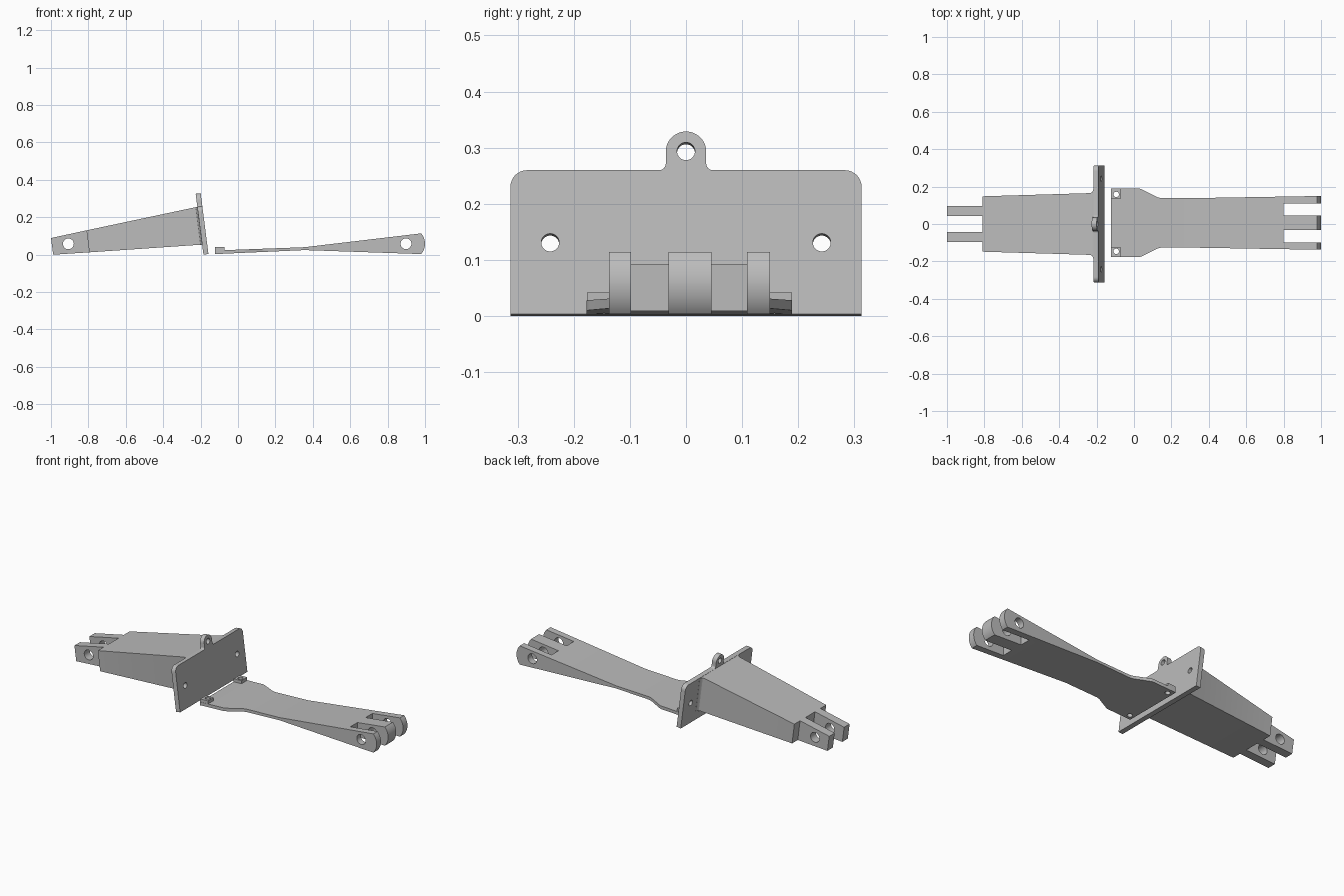
import bpy, bmesh, math
from mathutils import Vector

if "Cube" in bpy.data.objects:
    bpy.data.objects.remove(bpy.data.objects["Cube"])

grey = bpy.data.materials.new("plain_grey")
grey.diffuse_color = (0.5, 0.5, 0.5, 1)
grey.use_nodes = True
grey.node_tree.nodes["Principled BSDF"].inputs["Base Color"].default_value = grey.diffuse_color


def finish(name, bm):
    bmesh.ops.recalc_face_normals(bm, faces=bm.faces)
    me = bpy.data.meshes.new(name)
    bm.to_mesh(me)
    bm.free()
    ob = bpy.data.objects.new(name, me)
    bpy.context.collection.objects.link(ob)
    me.materials.append(grey)
    return ob


def loft(name, stations):
    """Each station: bottom x, z, top x, z, then y from and y to."""
    bm = bmesh.new()
    rings = []
    for xb, zb, xt, zt, y0, y1 in stations:
        pts = [(xb, y0, zb), (xb, y1, zb), (xt, y1, zt), (xt, y0, zt)]
        rings.append([bm.verts.new(p) for p in pts])
    for a, b in zip(rings, rings[1:]):
        for i in range(4):
            j = (i + 1) % 4
            bm.faces.new((a[i], a[j], b[j], b[i]))
    bm.faces.new(rings[0])
    bm.faces.new(rings[-1])
    return finish(name, bm)


def rod(centre, direction, radius, depth):
    bpy.ops.mesh.primitive_cylinder_add(vertices=32, radius=radius, depth=depth, location=centre)
    ob = bpy.context.object
    ob.rotation_euler = Vector(direction).to_track_quat('Z', 'Y').to_euler()
    return ob


def combine(ob, tool, operation='DIFFERENCE'):
    """Apply a boolean and remove the tool."""
    tool.hide_render = True
    mod = ob.modifiers.new("bool", 'BOOLEAN')
    mod.operation, mod.object, mod.solver = operation, tool, 'EXACT'
    bpy.context.view_layer.update()
    bpy.context.view_layer.objects.active = ob
    bpy.ops.object.modifier_apply(modifier=mod.name)
    bpy.data.objects.remove(tool)


def smooth(ob):
    bpy.ops.object.select_all(action='DESELECT')
    ob.select_set(True)
    bpy.context.view_layer.objects.active = ob
    bpy.ops.object.shade_smooth_by_angle(angle=math.radians(30))


def arc(cy, cv, r, a0, a1, n=8):
    angles = [math.radians(a0 + (a1 - a0) * i / n) for i in range(n + 1)]
    return [(cy + r * math.cos(t), cv + r * math.sin(t)) for t in angles]


# Leaning mounting plate with rounded corners and a top eyelet
LEAN = math.radians(7.3)
UP = Vector((-math.sin(LEAN), 0, math.cos(LEAN)))
OUT = Vector((math.cos(LEAN), 0, math.sin(LEAN)))
FOOT = Vector((-0.158, 0, 0.0035))
THICK = 0.027


def on_plate(y, v):
    return FOOT + UP * v + Vector((0, y, 0))


half = [(0.313, 0)] + arc(0.283, 0.2285, 0.03, 0, 90)
half += arc(0.048, 0.2705, 0.012, 270, 180) + arc(0, 0.292, 0.036, 0, 90, 12)
outline = half + [(-y, v) for y, v in reversed(half[:-1])]
bm = bmesh.new()
face = bm.faces.new([bm.verts.new(on_plate(y, v)) for y, v in outline])
ext = bmesh.ops.extrude_face_region(bm, geom=[face])
bmesh.ops.translate(bm, vec=-OUT * THICK,
                    verts=[g for g in ext["geom"] if isinstance(g, bmesh.types.BMVert)])
plate = finish("mounting_plate", bm)
for y, v in ((-0.242, 0.1285), (0.242, 0.1285), (0, 0.2925)):
    combine(plate, rod(on_plate(y, v), OUT, 0.016, 0.15))
smooth(plate)

# Tapered arm block, flaring where it meets the plate
stations = [(-0.795, 0.0125, -0.81, 0.13, -0.148, 0.148)]
for d, w in ((0.018, 0.165), (0.009, 0.168), (0.003, 0.175), (0, 0.184), (-0.01, 0.184)):
    stations.append((-0.192 - d, 0.0525, -0.218 - d, 0.2555 - 0.2 * max(d, 0), -w, w))
smooth(loft("arm_block", stations))

# Pair of drilled prongs on the end of the arm
for name, y0, y1 in (("arm_prong_front", -0.095, -0.044), ("arm_prong_back", 0.044, 0.095)):
    prong = loft(name, [(-0.988, 0, -1.0, 0.089, y0, y1),
                        (-0.795, 0.0125, -0.81, 0.13, y0, y1)])
    combine(prong, rod((-0.907, 0, 0.058), (0, 1, 0), 0.029, 0.5))
    smooth(prong)

# Long hinge link with a rounded end
MID = 0.006
shape = [(-0.123, 0.003, 0.022, 0.183), (0.03, 0.010, 0.028, 0.183), (0.045, 0.0105, 0.0285, 0.178),
         (0.125, 0.0142, 0.0315, 0.137), (0.145, 0.015, 0.032, 0.132), (0.356, 0.0245, 0.040, 0.133)]
for t in (42, 36, 30, 24, 18, 12, 6, 1):
    c, s = 0.0825 * math.cos(math.radians(t)), 0.0825 * math.sin(math.radians(t))
    shape.append((0.9175 + c, 0.0585 - s, 0.0585 + s, 0.1435))
link = loft("hinge_link", [(x, b, x, t, MID - w, MID + w) for x, b, t, w in shape])

# Two slots leave three knuckles, drilled across
for y0, y1 in ((-0.098, -0.031), (0.045, 0.109)):
    combine(link, loft("slot_cutter", [(0.8, -0.1, 0.8, 0.3, y0, y1), (1.1, -0.1, 1.1, 0.3, y0, y1)]))
combine(link, rod((0.898, 0, 0.0585), (0, 1, 0), 0.029, 0.6))

# Raised corner pads with screw holes
for side in (-1, 1):
    ys = sorted((MID + side * 0.129, MID + side * 0.1825))
    pad = loft("corner_pad", [(-0.1225, 0.012, -0.1225, 0.040, *ys), (-0.072, 0.014, -0.072, 0.042, *ys)])
    combine(link, pad, 'UNION')
    combine(link, rod((-0.095, MID + side * 0.152, 0.02), (0, 0, 1), 0.0145, 0.2))
smooth(link)
